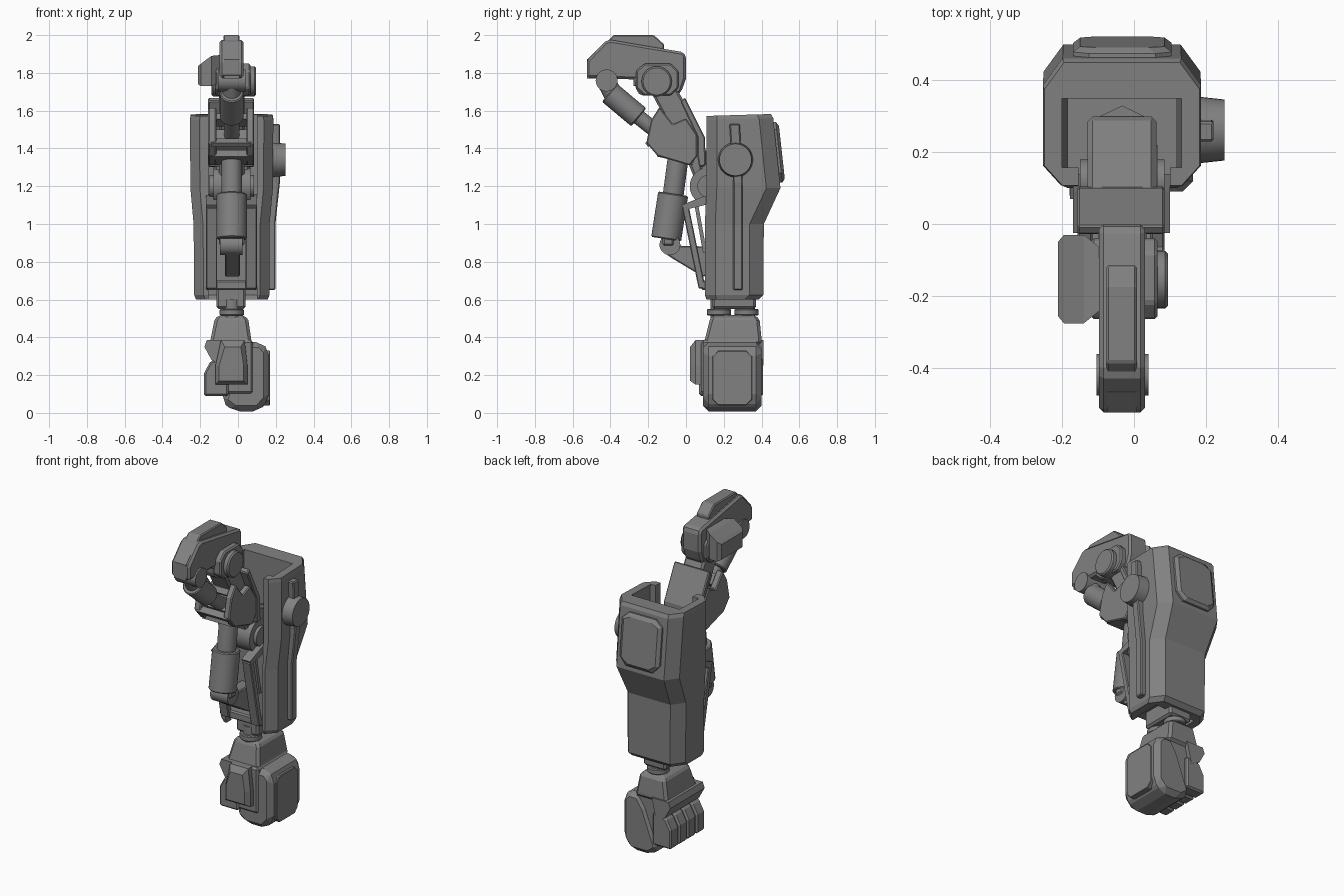
import bpy, bmesh, math
from mathutils import Vector

old = bpy.data.objects.get("Cube")
if old:
    bpy.data.objects.remove(old, do_unlink=True)

grey = bpy.data.materials.new("armour_grey")
grey.use_nodes = True
grey.diffuse_color = (0.22, 0.22, 0.22, 1)
grey.node_tree.nodes["Principled BSDF"].inputs["Base Color"].default_value = (0.22, 0.22, 0.22, 1)
MID = -0.033  # centre line of the limb


def finish(name, bm, bevel=0, smooth=False):
    bmesh.ops.recalc_face_normals(bm, faces=bm.faces)
    mesh = bpy.data.meshes.new(name)
    bm.to_mesh(mesh)
    bm.free()
    mesh.materials.append(grey)
    ob = bpy.data.objects.new(name, mesh)
    bpy.context.collection.objects.link(ob)
    if bevel:
        mod = ob.modifiers.new("edge_bevel", "BEVEL")
        mod.width, mod.segments, mod.limit_method = bevel, 1, "ANGLE"
    if smooth:
        bpy.context.view_layer.objects.active = ob
        ob.select_set(True)
        bpy.ops.object.shade_smooth_by_angle(angle=math.radians(35))
        ob.select_set(False)
    return ob


def loft(name, rings, bevel=0):
    """Skin equal-length rings of 3D points and cap both ends."""
    bm = bmesh.new()
    vs = [[bm.verts.new(p) for p in ring] for ring in rings]
    n = len(vs[0])
    for a, b in zip(vs, vs[1:]):
        for i in range(n):
            bm.faces.new((a[i], a[(i + 1) % n], b[(i + 1) % n], b[i]))
    bm.faces.new(vs[0][::-1])
    bm.faces.new(vs[-1])
    return finish(name, bm, bevel)


def side_plate(name, pts, x0, x1, bevel=0):
    return loft(name, [[(x, y, z) for y, z in pts] for x in (x0, x1)], bevel)


def front_plate(name, pts, y0, y1, bevel=0):
    return loft(name, [[(x, y, z) for x, z in pts] for y in (y0, y1)], bevel)


def box(name, x0, x1, y0, y1, z0, z1, bevel=0):
    return side_plate(name, [(y0, z0), (y1, z0), (y1, z1), (y0, z1)], x0, x1, bevel)


def beam(name, a, b, half, x0, x1, bevel=0):
    """Bar between two (y, z) points."""
    a, b = Vector(a), Vector(b)
    d = (b - a).normalized()
    s = Vector((-d.y, d.x)) * half
    return side_plate(name, [a - s, b - s, b + s, a + s], x0, x1, bevel)


def cyl(name, a, b, r1, r2=None, sides=32, bevel=0):
    a, b = Vector(a), Vector(b)
    bm = bmesh.new()
    bmesh.ops.create_cone(bm, cap_ends=True, segments=sides, radius1=r1,
                          radius2=r1 if r2 is None else r2, depth=(b - a).length)
    rot = (b - a).to_track_quat("Z", "Y").to_matrix()
    for v in bm.verts:
        v.co = rot @ v.co + (a + b) / 2
    return finish(name, bm, bevel, True)


# Forearm shell: open-fronted channel with folded front lips
def shell_ring(z, xl, xr, yf, yb):
    outer = [(xl + .05, yf), (xl, yf + .055), (xl, yb - .075), (xl + .055, yb),
             (xr - .055, yb), (xr, yb - .075), (xr, yf + .055), (xr - .05, yf)]
    w, lip, back = .05, yf + .05, min(.35, yb - .06)
    inner = [(.1, yf), (.1, lip), (xr - w, lip), (xr - w, back),
             (xl + w, back), (xl + w, lip), (-.155, lip), (-.155, yf)]
    return [(x, y, z + (.03 * (y - yf) if z > 1.5 else 0)) for x, y in outer + inner]


loft("forearm_shell", [shell_ring(*s) for s in (
    (.60, -.222, .157, .108, .385), (.625, -.232, .167, .1, .41),
    (1.0, -.235, .167, .1, .412), (1.19, -.252, .185, .108, .5),
    (1.55, -.254, .187, .108, .462), (1.572, -.25, .183, .108, .45))])
box("forearm_core", -.185, .12, .13, .36, .65, 1.1)

# Back hatch following the slope of the upper shell
loft("back_hatch", [[(x, y + .11 * (1.54 - z) + off, z) for x, z in (
        (-.17 + g, 1.27), (-.125 + g, 1.22 + g), (.06 - g, 1.22 + g), (.105 - g, 1.27),
        (.105 - g, 1.5), (.06 - g, 1.54 - g), (-.125 + g, 1.54 - g), (-.17 + g, 1.5))]
    for y, off, g in ((.44, 0, 0), (.44, .035, 0), (.44, .05, .02))])

# Outer rail and knob
loft("side_rail", [[(x - .05, y, z), (x - .05, y + w, z), (x, y + w, z), (x, y, z)]
     for x, y, w, z in ((.198, .25, .05, .65), (.198, .25, .05, 1.0),
                        (.222, .25, .05, 1.22), (.222, .23, .055, 1.53))], .006)
cyl("side_knob", (.16, .262, 1.34), (.252, .262, 1.34), .095, .085)

# Inner forearm frame, mirrored about the centre line
for label, x0, x1 in (("right", -.17, -.11), ("left", .04, .1)):
    beam(label + "_frame_strut", (-.003, 1.09), (.085, .66), .018, x0, x1, .005)
    side_plate(label + "_frame_top", [(-.025, 1.1), (-.005, 1.075), (.14, 1.11), (.14, 1.16), (.09, 1.145)], x0, x1)
    beam(label + "_frame_brace", (.055, 1.1), (.1, .85), .01, x0 + .015, x1 - .015)
box("frame_foot", -.17, .1, .08, .15, .65, .7, .008)

# Elbow axle and arm core running into the shell
cyl("elbow_axle", (-.13, .12, 1.2), (.065, .12, 1.2), .1)
cyl("elbow_axle_cap", (-.15, .12, 1.2), (.085, .12, 1.2), .06)
side_plate("arm_core", [(.08, 1.1), (.3, 1.1), (.3, 1.27), (.2, 1.36), (.07, 1.4)], -.13, .063, .015)
loft("core_spine", [[(-.13, .2, z), (.063, .2, z), (.05, .29, z), (MID, .33, z), (-.117, .29, z)] for z in (1.08, 1.25)])

# Elbow bracket: cheeks, rear band and front bars
for label, x0, x1 in (("right", -.158, -.115), ("left", .045, .085)):
    side_plate(label + "_elbow_cheek", [(-.21, 1.43), (-.185, 1.55), (-.14, 1.62), (-.07, 1.53), (.0, 1.56),
               (.06, 1.47), (.06, 1.36), (.02, 1.31), (-.15, 1.36)], x0, x1, .006)
side_plate("elbow_rear_band", [(-.03, 1.65), (-.005, 1.67), (.1, 1.46), (.105, 1.31), (.07, 1.3),
           (.06, 1.36), (.06, 1.46)], -.158, .085, .006)
beam("elbow_lower_bar", (-.15, 1.375), (.04, 1.33), .018, -.14, .07)
beam("elbow_front_bar", (-.2, 1.44), (-.185, 1.42), .02, -.14, .07)
beam("elbow_upper_bar", (-.16, 1.57), (-.1, 1.53), .018, -.14, .07)
side_plate("elbow_filler", [(-.15, 1.44), (-.1, 1.5), (.03, 1.5), (.05, 1.38), (-.1, 1.39)], -.12, .05)

# Upper limb joining shoulder to elbow
beam("upper_limb", (-.15, 1.77), (.01, 1.47), .065, -.1, .035, .012)
beam("lower_limb", (.0, 1.5), (.12, 1.2), .055, -.1, .035, .012)

# Lower piston and its anchor
cyl("lower_piston_rod", (MID, -.035, 1.4), (MID, -.075, 1.1), .055)
cyl("lower_piston_sleeve", (MID, -.068, 1.16), (MID, -.105, .92), .08, bevel=.006)
box("piston_fork_plate", -.1, .035, -.13, -.06, .88, 1.02, .015)
cyl("lower_piston_pin", (-.095, -.085, .89), (.025, -.085, .89), .055)
side_plate("piston_anchor", [(-.14, .89), (-.12, .85), (-.06, .81), (.09, .72), (.14, .74), (.14, .88),
           (-.03, .885)], -.07, .01, .006)

# Upper piston
cyl("upper_piston_rod", (MID, -.32, 1.62), (MID, -.13, 1.47), .04)
cyl("upper_piston_sleeve", (MID, -.405, 1.695), (MID, -.25, 1.565), .062, bevel=.006)
cyl("upper_piston_neck", (MID, -.43, 1.77), (MID, -.38, 1.675), .05)
cyl("upper_piston_pin", (-.105, -.42, 1.76), (.04, -.42, 1.76), .058)

# Shoulder housing
side_plate("shoulder_armour", [(-.525, 1.775), (-.525, 1.865), (-.43, 1.965), (-.4, 1.975), (-.015, 1.91),
           (0, 1.89), (0, 1.77), (-.025, 1.7), (-.05, 1.68), (-.24, 1.68), (-.265, 1.71),
           (-.27, 1.765)], -.097, .03, .016)
side_plate("shoulder_ridge", [(-.43, 1.95), (-.385, 2.0), (-.17, 2.0), (-.115, 1.95), (-.12, 1.9),
           (-.4, 1.9)], -.077, .008, .006)
side_plate("shoulder_nose", [(-.525, 1.77), (-.525, 1.87), (-.47, 1.925), (-.44, 1.9), (-.46, 1.77)], -.075, .008)
side_plate("shoulder_hub_plate", [(-.265, 1.72), (-.22, 1.68), (-.08, 1.68), (-.04, 1.72), (-.04, 1.81),
           (-.08, 1.85), (-.22, 1.85), (-.265, 1.81)], -.12, .065, .008)
cyl("shoulder_hub", (-.14, -.155, 1.755), (.095, -.155, 1.755), .08, bevel=.008)
loft("shoulder_flap", [[(x, -.277 + c, z0), (x, -.03 - c, z0), (x, -.03 - c, z1), (x, -.277 + c, z1)]
     for x, c, z0, z1 in ((-.212, .02, 1.74, 1.835), (-.195, 0, 1.73, 1.85), (-.14, 0, 1.73, 1.89), (-.09, .04, 1.75, 1.895))])

# Wrist
box("wrist_block", -.115, .04, .14, .37, .55, .68, .012)
for label, y in (("front", .175), ("rear", .32)):
    cyl(label + "_wrist_disc", (MID, y, .515), (MID, y, .55), .064, bevel=.005)
    cyl(label + "_wrist_post", (MID, y, .48), (MID, y, .6), .045)

# Hand: cuff, palm, knuckle guard, thumb and fingers
loft("hand_cuff", [[(x0, y0, z), (x1, y0, z), (x1, y1, z), (x0, y1, z)] for x0, x1, y0, y1, z in (
    (-.155, .078, .09, .4, .36), (-.145, .07, .1, .4, .39), (-.125, .055, .125, .39, .49),
    (-.105, .035, .14, .37, .518))], .015)
box("palm", -.13, .08, .08, .385, .1, .385, .012)
front_plate("hand_side_flare", [(-.165, .385), (-.178, .35), (-.14, .28), (-.08, .25), (-.05, .385)], .07, .41)
guard = [(-.09, .06), (-.02, .008), (.11, .008), (.165, .07), (.165, .33), (.125, .375), (.05, .375), (.0, .3)]
front_plate("knuckle_guard", guard, .09, .4, .035)
side_plate("knuckle_panel", [(.14, .07), (.17, .04), (.32, .04), (.35, .07), (.35, .3), (.32, .33),
           (.17, .33), (.14, .3)], .1, .17, .004)
loft("thumb", [[(-.12 + g, y, .15 + g), (.05 - g, y, .15 + g), (.05 - g, y, .25), (.035 - g, y, .385 - h),
     (-.09 + g, y, .385 - h), (-.12 + g, y, .25)] for y, g, h in ((.12, 0, 0), (.05, 0, 0), (.022, .02, .035))])
for i in range(4):
    y = .07 + .086 * i
    front_plate(f"finger_{i + 1}", [(-.145, .275), (-.18, .21), (-.18, .09), (-.05, .09), (-.05, .29)],
                y, y + .08, .01)
